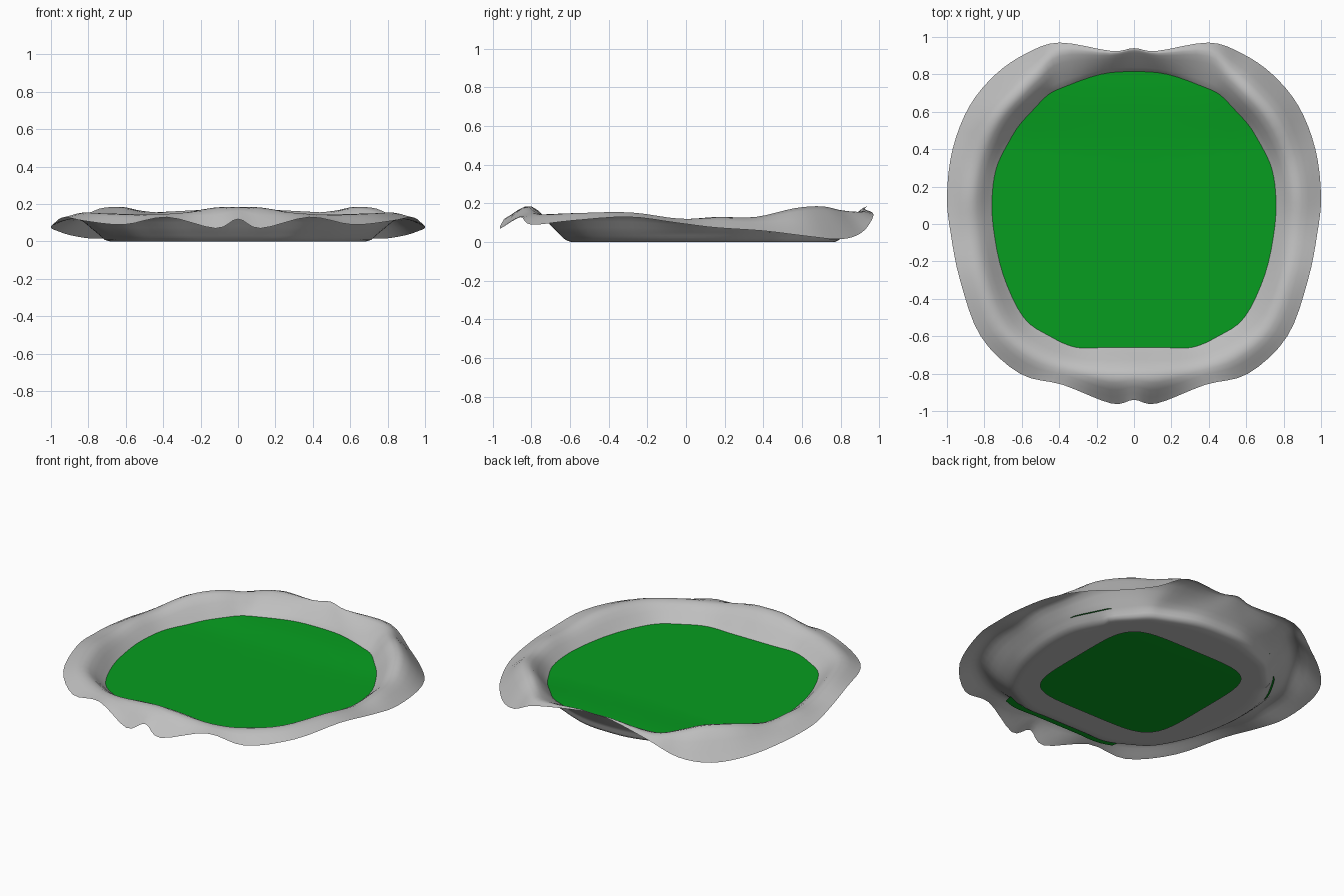
import bpy, bmesh, math
from mathutils import Vector

if "Cube" in bpy.data.objects:
    bpy.data.objects.remove(bpy.data.objects["Cube"])

CENTRE = Vector((0, 0.06, 0))

def material(name, rgb):
    m = bpy.data.materials.new(name)
    m.diffuse_color = (*rgb, 1)
    m.use_nodes = True
    m.node_tree.nodes["Principled BSDF"].inputs["Base Color"].default_value = m.diffuse_color
    return m

def catmull(a, b, c, d, t):
    return 0.5 * (2 * b + (c - a) * t + (2 * a - 5 * b + 4 * c - d) * t * t
                  + (3 * b - a - 3 * c + d) * t ** 3)

def smooth_loop(pts, n=4):
    k = len(pts)
    return [catmull(pts[i - 1], pts[i], pts[(i + 1) % k], pts[(i + 2) % k], j / n)
            for i in range(k) for j in range(n)]

def smooth_path(pts, n=4):
    p = [2 * pts[0] - pts[1]] + pts + [2 * pts[-1] - pts[-2]]
    out = [catmull(*p[i:i + 4], j / n) for i in range(len(pts) - 1) for j in range(n)]
    return out + [pts[-1]]

def sheet(name, rings, mat, centre=None):
    """Skin between closed rings, with an optional middle point."""
    bm = bmesh.new()
    vs = [[bm.verts.new(p) for p in r] for r in rings]
    k = len(vs[0])
    for a, b in zip(vs, vs[1:]):
        for i in range(k):
            j = (i + 1) % k
            bm.faces.new((a[i], b[i], b[j], a[j]))
    if centre is not None:
        c = bm.verts.new(centre)
        for i in range(k):
            bm.faces.new((c, vs[0][i], vs[0][(i + 1) % k]))
    me = bpy.data.meshes.new(name)
    bm.to_mesh(me)
    bm.free()
    for p in me.polygons:
        p.use_smooth = True
    me.materials.append(mat)
    ob = bpy.data.objects.new(name, me)
    bpy.context.collection.objects.link(ob)
    return ob

def pool_z(x, y):
    """Nearly level pool, rising a little towards the back."""
    t = min(max((y - 0.4) / 0.3, 0), 1)
    return 0.05 + 0.018 * t * t * (3 - 2 * t)

# Right half, front to back: lip edge x, y, z; crest position, crest z; pool edge x, y
half = [
    (0.00, -0.94, 0.12, 0.5, 0.185, 0.00, -0.66),
    (0.12, -0.96, 0.07, 0.5, 0.18, 0.15, -0.66),
    (0.38, -0.86, 0.13, 0.5, 0.145, 0.31, -0.66),
    (0.61, -0.80, 0.09, 0.5, 0.145, 0.45, -0.60),
    (0.82, -0.60, 0.11, 0.5, 0.15, 0.59, -0.50),
    (0.93, -0.30, 0.13, 0.47, 0.15, 0.70, -0.27),
    (0.98, -0.05, 0.10, 0.45, 0.12, 0.752, -0.02),
    (1.00, 0.15, 0.075, 0.45, 0.13, 0.757, 0.17),
    (0.97, 0.40, 0.058, 0.43, 0.13, 0.725, 0.33),
    (0.88, 0.63, 0.03, 0.45, 0.175, 0.63, 0.505),
    (0.74, 0.80, 0.015, 0.45, 0.185, 0.53, 0.62),
    (0.58, 0.91, 0.05, 0.5, 0.165, 0.46, 0.69),
    (0.40, 0.97, 0.14, 0.7, 0.155, 0.38, 0.73),
    (0.12, 0.925, 0.17, 0.8, 0.165, 0.18, 0.80),
    (0.00, 0.94, 0.185, 0.8, 0.17, 0.00, 0.815),
]
full = half + [(-s[0], *s[1:5], -s[5], s[6]) for s in half[-2:0:-1]]

edge, crest, wall = [], [], []
for ex, ey, ez, t, cz, wx, wy in full:
    edge.append(Vector((ex, ey, ez)))
    wall.append(Vector((wx, wy, pool_z(wx, wy))))
    c = wall[-1].lerp(edge[-1], t)
    crest.append(Vector((c.x, c.y, cz)))
edge, crest, wall = smooth_loop(edge), smooth_loop(crest), smooth_loop(wall)

# Foot of the bank and the squarish opening under the pool
foot, opening = [], []
for w in wall:
    d = Vector((w.x, w.y, 0)) - CENTRE
    foot.append(CENTRE + d * (0.9 if w.y < 0.5 else 0.94))
    d.normalize()
    opening.append(CENTRE + d * 0.475 / (abs(d.x) ** 5 + abs(d.y) ** 5) ** 0.2)

# Wavy stone bank
sections = [smooth_path(list(s)) for s in zip(opening, foot, wall, crest, edge)]
for s in sections:
    for p in s:
        p.z = max(p.z, 0)
sheet("stone_bank", list(zip(*sections)), material("stone grey", (0.52, 0.52, 0.52)))

# Green pool surface, tucked slightly through the bank at the front and sides
def reach(w):
    if w.y < -0.63:
        return 1.06
    return 1.012 if 0.3 < w.y < 0.53 else 1.0

rings = []
for f in (0.15, 0.3, 0.45, 0.6, 0.75, 0.88, 1.0):
    ring = []
    for w in wall:
        k = reach(w) if f == 1.0 else f
        p = CENTRE + (Vector((w.x, w.y, 0)) - CENTRE) * k
        ring.append(Vector((p.x, p.y, pool_z(p.x, p.y))))
    rings.append(ring)
sheet("green_pool", rings, material("pool green", (0.002, 0.34, 0.014)),
      (0, CENTRE.y, pool_z(0, CENTRE.y)))
